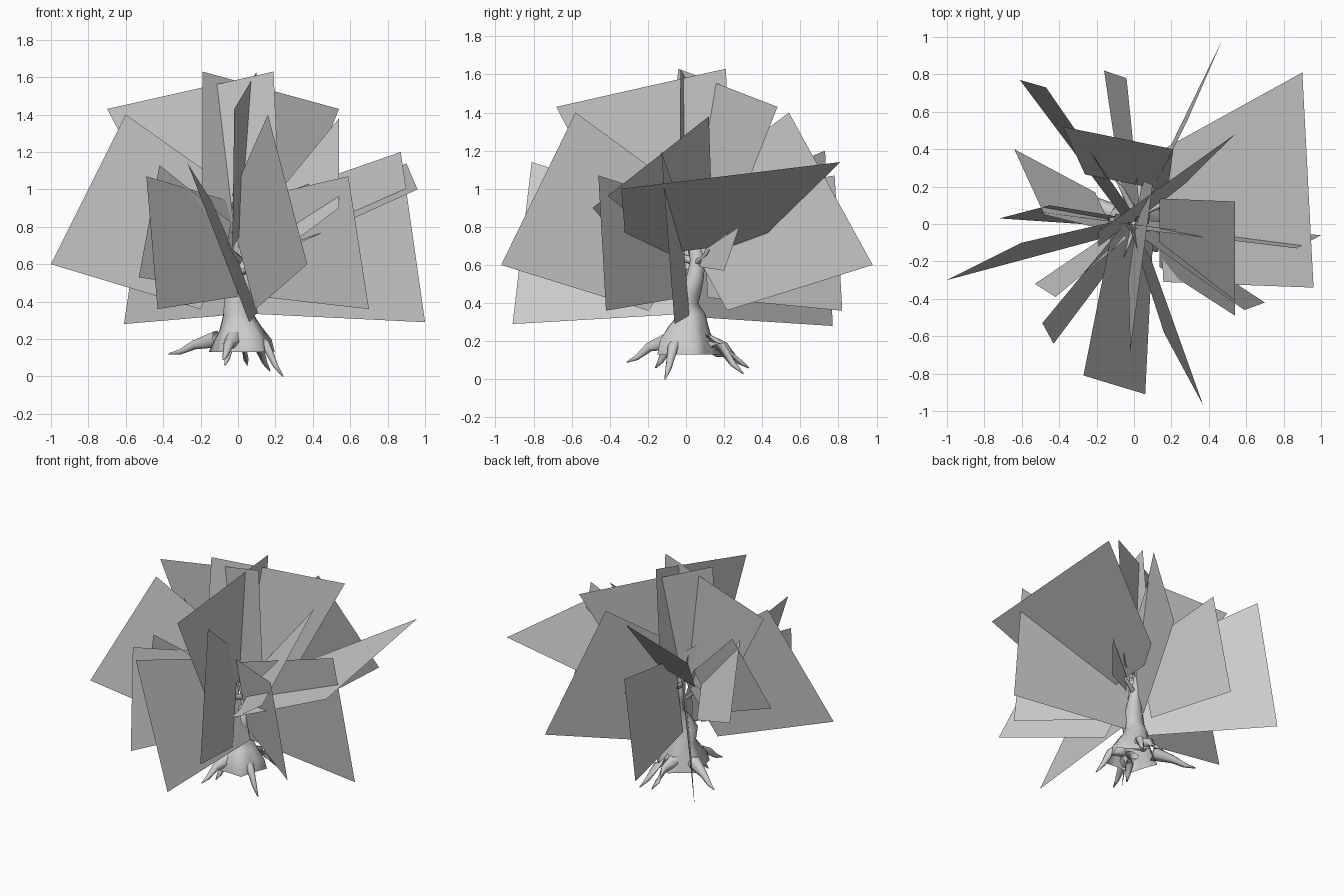
import bpy, bmesh, math
from mathutils import Vector


def finish(name, bm, smooth):
    me = bpy.data.meshes.new(name)
    bm.to_mesh(me)
    bm.free()
    for p in me.polygons:
        p.use_smooth = smooth
    ob = bpy.data.objects.new(name, me)
    bpy.context.collection.objects.link(ob)
    return ob


def tube(name, path, sides=6, lobes=0, cap=True):
    """Tapered tube through (x, y, z, radius) points; lobes flare the first rings."""
    bm = bmesh.new()
    pts = [Vector(p[:3]) for p in path]
    rings = []
    for i, p in enumerate(pts):
        t = (pts[min(i + 1, len(pts) - 1)] - pts[max(i - 1, 0)]).normalized()
        ref = Vector((0, 1, 0)) if abs(t.y) < 0.8 else Vector((1, 0, 0))
        u = (ref - t * ref.dot(t)).normalized()
        v = t.cross(u)
        ring = []
        for k in range(sides):
            a = 2 * math.pi * k / sides
            flare = 0.16 * max(0, 1 - i / 4) * math.cos(lobes * a) if lobes else 0
            r = path[i][3] * (1 + flare)
            ring.append(bm.verts.new(p + u * r * math.cos(a) + v * r * math.sin(a)))
        rings.append(ring)
    for a, b in zip(rings, rings[1:]):
        for k in range(sides):
            n = (k + 1) % sides
            bm.faces.new((a[k], a[n], b[n], b[k]))
    if cap:
        bm.faces.new(rings[-1])
    bmesh.ops.recalc_face_normals(bm, faces=bm.faces)
    return finish(name, bm, True)


# Trunk, flared at the foot, with a waist, bending slightly towards the back
tube("trunk", [(0.02, 0, 0.13, 0.16), (0.02, 0, 0.19, 0.15), (0.01, 0.01, 0.26, 0.11),
               (0.0, 0.02, 0.33, 0.08), (0.0, -0.01, 0.40, 0.075), (0.02, 0.02, 0.47, 0.062),
               (0.04, 0.05, 0.54, 0.045), (0.03, 0.06, 0.62, 0.04), (0.01, 0.05, 0.70, 0.034),
               (0.0, 0.05, 0.80, 0.025), (0.0, 0.07, 0.86, 0.01)], sides=15, lobes=5)

# Roots: tip of each one, arching out from the foot
for x, y, z in [(-0.37, 0.20, 0.12), (0.24, -0.11, 0.0), (0.17, 0.30, 0.03),
                (-0.08, -0.31, 0.09), (0.05, 0.33, 0.06), (-0.07, -0.16, 0.06)]:
    tube("root", [(x * .3, y * .3, 0.20, 0.05), (x * .62, y * .62, 0.17, 0.028),
                  (x * .83, y * .83, z * .6 + 0.06, 0.016), (x, y, z, 0.004)])

# Short branches near the top of the trunk
for x, y, z0, z in [(-0.10, 0.24, 0.74, 0.83), (0.11, 0.23, 0.74, 0.82),
                    (0.22, 0.12, 0.6, 0.68), (0.11, -0.12, 0.55, 0.61),
                    (-0.06, -0.18, 0.62, 0.72)]:
    tube("branch", [(0.01, 0.04, z0, 0.022), (x * .6, 0.04 + (y - 0.04) * .7, (z0 + z) / 2, 0.014),
                    (x, y, z, 0.004)], sides=5)


def card(p, q, depth=0.88, ratio=0.6, aim=0.61):
    """Flat foliage card: outer edge p-q, tapering towards height aim on the axis."""
    p, q = Vector(p), Vector(q)
    mid, half = (p + q) / 2, (q - p) / 2
    inner = mid + (Vector((0, 0, aim)) - mid).normalized() * half.length * 2 * depth
    bm = bmesh.new()
    bm.faces.new([bm.verts.new(c) for c in (p, q, inner + half * ratio, inner - half * ratio)])
    finish("foliage_card", bm, False)


# Upper crown cards
card((-0.70, 0.09, 1.43), (0.19, -0.03, 1.63))
card((0.54, 0.48, 1.43), (-0.19, -0.04, 1.63))
card((-0.02, -0.68, 1.43), (0.10, 0.21, 1.63))
# Large tilted cards
card((-1.0, -0.30, 0.60), (-0.60, -0.10, 1.40), 0.92, 0.7)
card((0.37, -0.97, 0.60), (0.16, -0.58, 1.40), 0.92, 0.7)
card((0.47, 0.98, 0.60), (0.28, 0.54, 1.40), 0.92, 0.7)
# Large upright cards
card((1.0, -0.06, 0.29), (0.87, -0.13, 1.20), 0.98, 0.62)
card((0.06, -0.91, 0.29), (-0.27, -0.81, 1.14), 0.98, 0.62)
card((-0.61, 0.77, 0.28), (-0.47, 0.73, 1.20), 0.98, 0.62)
# Medium upright cards
card((0.70, -0.42, 0.36), (0.59, -0.46, 1.07), 0.98, 0.72, 0.68)
card((-0.43, -0.64, 0.36), (-0.49, -0.53, 1.07), 0.98, 0.72, 0.68)
card((-0.16, 0.82, 0.36), (-0.04, 0.78, 1.07), 0.98, 0.72, 0.68)
card((-0.53, -0.32, 0.53), (-0.42, -0.39, 1.13))
# Flatter cards
card((0.96, -0.34, 1.00), (0.90, 0.81, 1.14), 0.78)
card((0.54, -0.49, 0.90), (0.54, 0.12, 1.38), 0.75)
card((-0.38, 0.52, 1.18), (0.21, 0.40, 1.26), 0.66, 0.75)
card((-0.64, 0.40, 0.76), (-0.48, 0.05, 1.22), 0.85)
card((-0.72, 0.03, 0.75), (-0.45, 0.10, 1.22), 0.9)
# Small card beside the trunk
card((0.42, 0.28, 0.80), (0.36, 0.20, 0.57), 1.2, 0.4)
